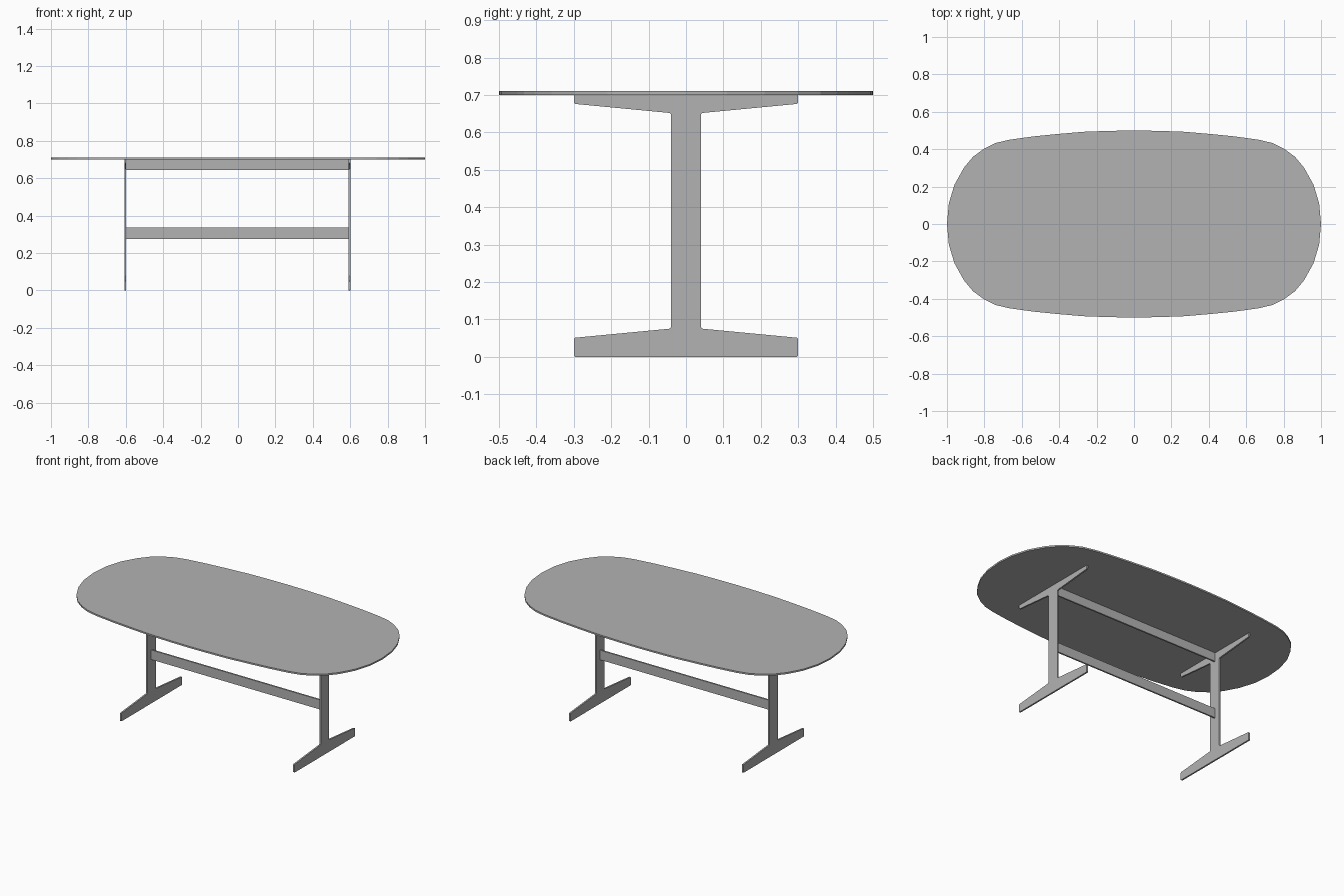
import bpy
import bmesh
from mathutils import Vector

cube = bpy.data.objects.get("Cube")
if cube:
    bpy.data.objects.remove(cube, do_unlink=True)

grey = bpy.data.materials.new("neutral grey")
grey.use_nodes = True
colour = (0.45, 0.45, 0.45, 1)
grey.diffuse_color = colour
grey.node_tree.nodes["Principled BSDF"].inputs["Base Color"].default_value = colour


def extrude_outline(name, points, direction):
    """Make a solid by pushing a flat outline along a direction."""
    bm = bmesh.new()
    face = bm.faces.new([bm.verts.new(p) for p in points])
    result = bmesh.ops.extrude_face_region(bm, geom=[face], use_keep_orig=True)
    moved = [v for v in result["geom"] if isinstance(v, bmesh.types.BMVert)]
    bmesh.ops.translate(bm, verts=moved, vec=Vector(direction))
    bmesh.ops.recalc_face_normals(bm, faces=bm.faces)
    mesh = bpy.data.meshes.new(name)
    bm.to_mesh(mesh)
    bm.free()
    mesh.materials.append(grey)
    obj = bpy.data.objects.new(name, mesh)
    bpy.context.collection.objects.link(obj)
    return obj


def mirror_loop(half):
    """Close a half outline by reflecting it across its first axis."""
    return half + [(-a, b) for a, b in reversed(half) if a > 0]


# Tabletop: long shallow sides blending into rounded ends
quarter = [(1, 0), (0.99, 0.11), (0.96, 0.21), (0.91, 0.3), (0.86, 0.36),
           (0.8, 0.404), (0.74, 0.433), (0.67, 0.45), (0.54, 0.468),
           (0.4, 0.482), (0.27, 0.493), (0.13, 0.498), (0, 0.5)]
right_half = [(x, -y) for x, y in reversed(quarter[1:])] + quarter
outline = mirror_loop(right_half)
extrude_outline("tabletop", [(x, y, 0.7) for x, y in outline], (0, 0, 0.01))

# Leg frames: post with tapering foot and tapering top bracket
half_leg = [(0.297, 0), (0.3, 0.003), (0.3, 0.047), (0.297, 0.051),
            (0.045, 0.075), (0.041, 0.077), (0.04, 0.081),
            (0.04, 0.646), (0.041, 0.65), (0.045, 0.652),
            (0.297, 0.676), (0.3, 0.68), (0.3, 0.7)]
leg_outline = mirror_loop(half_leg)
for name, x in (("right_leg", -0.608), ("left_leg", 0.592)):
    extrude_outline(name, [(x, y, z) for y, z in leg_outline], (0.01, 0, 0))

# Rails joining the two leg frames
for name, low, high in (("upper_rail", 0.645, 0.7), ("lower_rail", 0.275, 0.335)):
    section = [(-0.6, -0.005, low), (-0.6, 0.005, low),
               (-0.6, 0.005, high), (-0.6, -0.005, high)]
    extrude_outline(name, section, (1.2, 0, 0))
